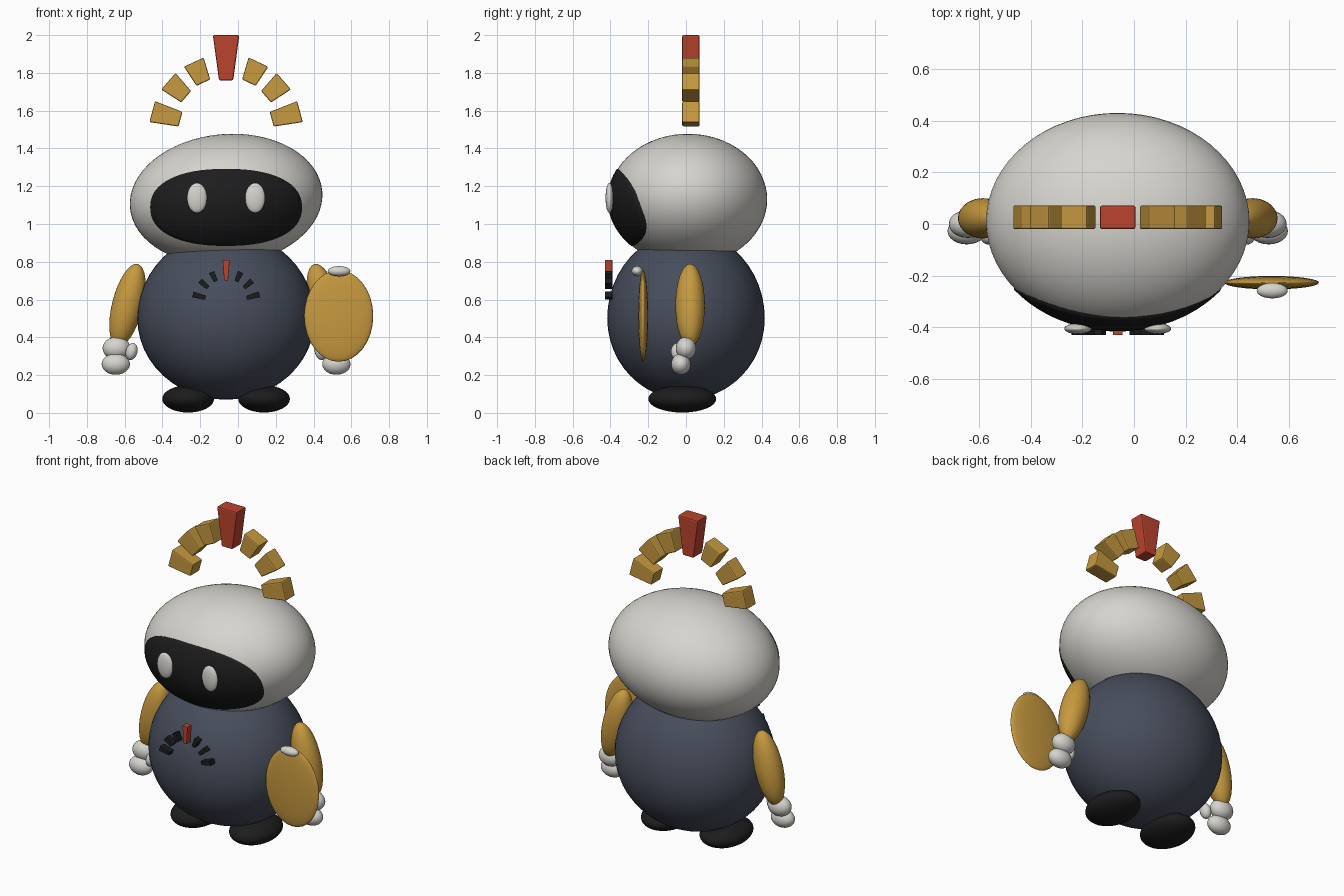
import bpy, bmesh, math
from mathutils import Matrix

if "Cube" in bpy.data.objects:
    bpy.data.objects.remove(bpy.data.objects["Cube"])

CX = -0.063  # vertical symmetry line of the figure


def mat(name, rgb):
    m = bpy.data.materials.new(name)
    m.diffuse_color = (*rgb, 1)
    m.use_nodes = True
    m.node_tree.nodes["Principled BSDF"].inputs["Base Color"].default_value = m.diffuse_color
    return m


WHITE = mat("warm_white", (0.68, 0.66, 0.62))
NAVY = mat("slate_blue", (0.062, 0.074, 0.105))
GOLD = mat("gold", (0.57, 0.32, 0.05))
RED = mat("red", (0.50, 0.056, 0.027))
BLACK = mat("black", (0.012, 0.012, 0.013))


def finish(name, bm, material, smooth=True):
    bmesh.ops.recalc_face_normals(bm, faces=bm.faces)
    me = bpy.data.meshes.new(name)
    bm.to_mesh(me)
    bm.free()
    me.materials.append(material)
    for p in me.polygons:
        p.use_smooth = smooth
    ob = bpy.data.objects.new(name, me)
    bpy.context.collection.objects.link(ob)
    return ob


def blob(name, loc, radii, material, tilt=0.0, seg=32, top=None):
    """Ellipsoid, tilted about y; top stretches the upper half."""
    bm = bmesh.new()
    bmesh.ops.create_uvsphere(bm, u_segments=seg, v_segments=seg // 2, radius=1)
    for v in bm.verts:
        rz = top if top and v.co.z > 0 else radii[2]
        v.co = (v.co.x * radii[0], v.co.y * radii[1], v.co.z * rz)
    bm.transform(Matrix.Translation(loc) @ Matrix.Rotation(tilt, 4, 'Y'))
    return finish(name, bm, material)


def wedge(name, centre, angle, r0, r1, w0, w1, depth, material):
    """Tapered block pointing outward from a fan centre; angle measured from vertical."""
    bm = bmesh.new()
    rings = []
    for y in (-depth / 2, depth / 2):
        rings.append([bm.verts.new((x, y, z)) for x, z in
                      ((-w0 / 2, r0), (w0 / 2, r0), (w1 / 2, r1), (-w1 / 2, r1))])
    a, b = rings
    bm.faces.new(a)
    bm.faces.new(b[::-1])
    for i in range(4):
        j = (i + 1) % 4
        bm.faces.new((a[i], b[i], b[j], a[j]))
    bm.transform(Matrix.Translation(centre) @ Matrix.Rotation(angle, 4, 'Y'))
    ob = finish(name, bm, material, smooth=False)
    bev = ob.modifiers.new("soft_edges", 'BEVEL')
    bev.width = 0.06 * w1
    bev.segments = 2


def fan(prefix, centre, s, thin, depth, side_material):
    """One tall red centre block with three shorter blocks on each side."""
    wedge(prefix + "_centre", centre, 0, 0.27 * s, 0.51 * s,
          0.075 * s * thin, 0.14 * s * thin, depth, RED)
    for side, label in ((-1, "left"), (1, "right")):
        for i, deg in enumerate((25, 49, 75)):
            r0 = (0.285, 0.28, 0.25)[i]
            wedge(f"{prefix}_{label}_{i + 1}", centre, side * math.radians(deg),
                  r0 * s, 0.405 * s, 0.08 * s * thin, 0.115 * s * thin,
                  depth, side_material)


# Body and head
blob("body", (CX, 0, 0.50), (0.47, 0.417, 0.43), NAVY, seg=48, top=0.46)
HEAD = (CX, 0.01, 1.13)
HR = (0.511, 0.42, 0.346)
TILT = -math.radians(5)
blob("head", HEAD, HR, WHITE, tilt=TILT, seg=64)

# Face visor: rounded patch laid just over the front of the head
bm = bmesh.new()
N, K = 64, 14


def on_head(x, z):
    dx, dz = x - HEAD[0], z - HEAD[2]
    c, s = math.cos(TILT), math.sin(TILT)
    lx, lz = c * dx - s * dz, s * dx + c * dz
    q = 1 - (lx / HR[0]) ** 2 - (lz / HR[2]) ** 2
    return (x, HEAD[1] - HR[1] * math.sqrt(max(q, 0.0)) - 0.005, z)


def outline(t):
    c, s = math.cos(t), math.sin(t)
    e = 2 / 2.3
    return (0.402 * math.copysign(abs(c) ** e, c), 0.204 * math.copysign(abs(s) ** e, s))


hub = bm.verts.new(on_head(CX, 1.088))
prev = None
for k in range(1, K + 1):
    ring = []
    for i in range(N):
        u, w = outline(2 * math.pi * i / N)
        ring.append(bm.verts.new(on_head(CX + u * k / K, 1.088 + w * k / K)))
    for i in range(N):
        j = (i + 1) % N
        bm.faces.new((prev[i], ring[i], ring[j], prev[j]) if prev else (hub, ring[i], ring[j]))
    prev = ring
# thin rim tucked back into the head
rim = [bm.verts.new((v.co.x, v.co.y + 0.012, v.co.z)) for v in prev]
for i in range(N):
    j = (i + 1) % N
    bm.faces.new((prev[i], rim[i], rim[j], prev[j]))
finish("visor", bm, BLACK)

# Paired parts: eyes, arms, hands, feet
for s, side in ((-1, "left"), (1, "right")):
    blob(f"eye_{side}", (CX + s * 0.154, -0.405, 1.138), (0.053, 0.021, 0.08), WHITE, seg=24)
    blob(f"arm_{side}", (CX + s * 0.522, 0.022, 0.57), (0.082, 0.078, 0.225), GOLD,
         tilt=-s * math.radians(14))
    blob(f"wrist_{side}", (CX + s * 0.580, 0.0, 0.342), (0.074, 0.054, 0.06), WHITE, seg=24)
    blob(f"fingers_{side}", (CX + s * 0.584, -0.027, 0.258), (0.075, 0.052, 0.056), WHITE, seg=24)
    blob(f"thumb_{side}", (CX + s * 0.500, -0.045, 0.325), (0.031, 0.035, 0.046), WHITE,
         tilt=math.radians(-s * 15), seg=20)
    blob(f"foot_{side}", (CX + s * 0.201, -0.02, 0.074), (0.137, 0.18, 0.072), BLACK)

# Shield with its knob
blob("shield", (0.533, -0.227, 0.513), (0.183, 0.026, 0.242), GOLD)
blob("shield_knob", (0.535, -0.258, 0.75), (0.06, 0.03, 0.027), WHITE, seg=24)

# Floating crest above the head, and its small copy on the chest
fan("crest", (CX, 0.026, 1.49), 1.0, 1.0, 0.092, GOLD)
fan("chest_badge", (CX, -0.41, 0.58), 0.45, 0.6, 0.04, BLACK)
